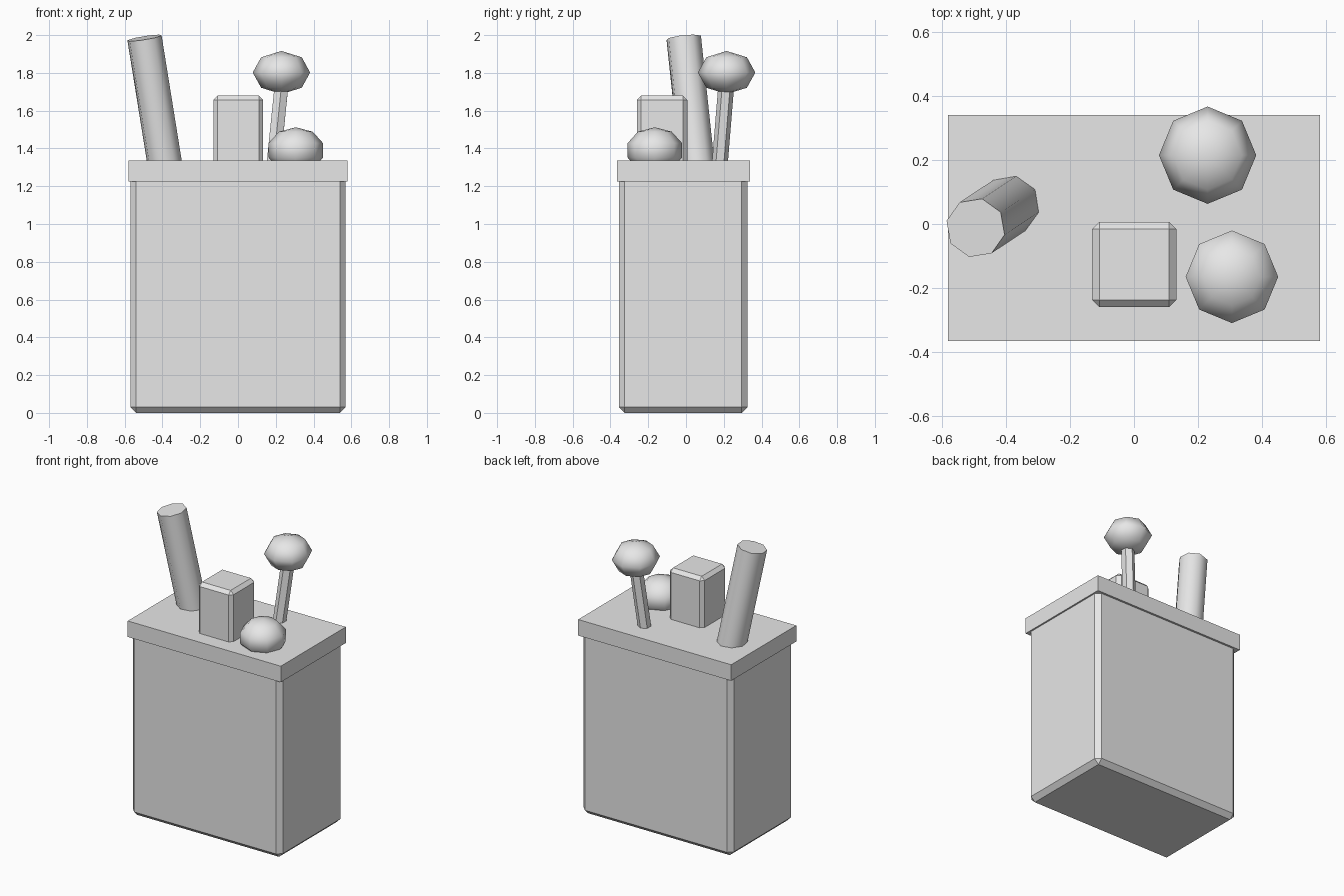
import bpy, math
from mathutils import Vector, Quaternion

if "Cube" in bpy.data.objects:
    bpy.data.objects.remove(bpy.data.objects["Cube"])

grey = bpy.data.materials.new("plain grey")
grey.diffuse_color = (0.8, 0.8, 0.8, 1)
grey.use_nodes = True
grey.node_tree.nodes["Principled BSDF"].inputs["Base Color"].default_value = grey.diffuse_color


def finish(name, smooth=None):
    o = bpy.context.object
    o.name = name
    o.data.materials.append(grey)
    if smooth:
        bpy.ops.object.shade_smooth_by_angle(angle=math.radians(smooth))
    return o


def box(name, lo, hi, bevel=0):
    lo, hi = Vector(lo), Vector(hi)
    bpy.ops.mesh.primitive_cube_add(size=1, location=(lo + hi) / 2)
    o = finish(name)
    o.scale = hi - lo
    bpy.ops.object.transform_apply(location=False, rotation=False, scale=True)
    if bevel:
        m = o.modifiers.new("bevel", 'BEVEL')
        m.width, m.segments = bevel, 1


def rod(name, a, b, radius, sides, turn=0, smooth=None):
    a, b = Vector(a), Vector(b)
    d = b - a
    bpy.ops.mesh.primitive_cylinder_add(vertices=sides, radius=radius, depth=d.length,
                                        location=(a + b) / 2)
    o = finish(name, smooth)
    o.rotation_mode = 'QUATERNION'
    tilt = Vector((0, 0, 1)).rotation_difference(d)
    o.rotation_quaternion = tilt @ Quaternion((0, 0, 1), math.radians(turn))


def ball(name, centre, radius, height, rings):
    bpy.ops.mesh.primitive_uv_sphere_add(segments=8, ring_count=rings, radius=1, location=centre)
    finish(name, 80).scale = (radius, radius, height)


# Container and its overhanging lid
box("container_body", (-0.57, -0.356, 0), (0.57, 0.326, 1.27), 0.031)
box("lid", (-0.581, -0.366, 1.225), (0.581, 0.34, 1.335))

# Items standing on the lid
box("block", (-0.131, -0.26, 1.25), (0.133, 0.007, 1.68), 0.023)
rod("leaning_cylinder", (-0.38, 0.064, 1.27), (-0.495, -0.012, 1.985), 0.094, 8, -13, 50)
rod("stick", (0.183, 0.175, 1.27), (0.234, 0.216, 1.77), 0.042, 6)
ball("stick_knob", (0.23, 0.215, 1.802), 0.152, 0.114, 4)
ball("dome_ball", (0.306, -0.165, 1.39), 0.152, 0.122, 5)
